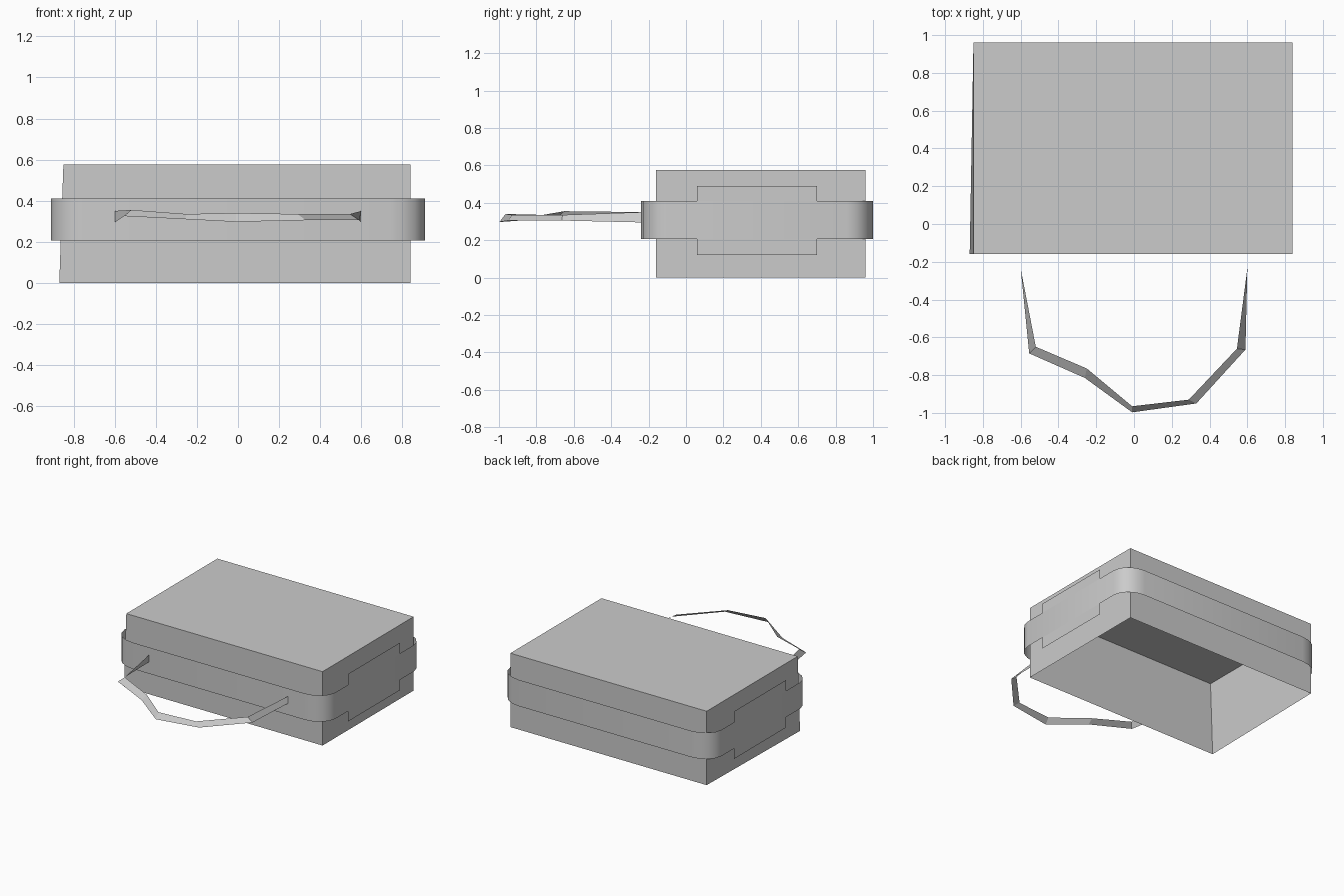
import bpy
import bmesh
from math import sin, cos, pi

if "Cube" in bpy.data.objects:
    bpy.data.objects.remove(bpy.data.objects["Cube"], do_unlink=True)

grey = bpy.data.materials.new("plain_grey")
grey.use_nodes = True
colour = (0.6, 0.6, 0.6, 1)
grey.diffuse_color = colour
grey.node_tree.nodes["Principled BSDF"].inputs["Base Color"].default_value = colour


def finish(name, bm, smooth=False):
    """Turn a bmesh into a named, grey object."""
    mesh = bpy.data.meshes.new(name)
    bm.to_mesh(mesh)
    bm.free()
    mesh.materials.append(grey)
    for face in mesh.polygons:
        face.use_smooth = smooth
    obj = bpy.data.objects.new(name, mesh)
    bpy.context.collection.objects.link(obj)
    return obj


def ribbon(name, lower, upper, closed=False, smooth=False):
    """Thin sheet joining two matching rows of points."""
    bm = bmesh.new()
    low = [bm.verts.new(p) for p in lower]
    top = [bm.verts.new(p) for p in upper]
    count = len(low)
    for i in range(count if closed else count - 1):
        j = (i + 1) % count
        bm.faces.new((low[i], low[j], top[j], top[i]))
    return finish(name, bm, smooth)


# Box shell, open underneath, with one bottom corner pushed out a little
bm = bmesh.new()
bmesh.ops.create_cube(bm, size=1)
bottom = [f for f in bm.faces if f.normal.z < -0.5]
bmesh.ops.delete(bm, geom=bottom, context='FACES_ONLY')
for v in bm.verts:
    skew = 0.02 if v.co.x < 0 and v.co.y < 0 and v.co.z < 0 else 0
    v.co = (v.co.x * 1.69 - 0.005 - skew, v.co.y * 1.12 + 0.4, (v.co.z + 0.5) * 0.575)
finish("box_shell", bm)

# Band around the box, a sheet with rounded corners
outline = []
rx, ry, steps = 0.17, 0.14, 4
for corner, (sx, sy) in enumerate([(1, 1), (-1, 1), (-1, -1), (1, -1)]):
    for k in range(steps + 1):
        a = (corner + k / steps) * pi / 2
        outline.append((sx * (0.91 - rx) + rx * cos(a),
                        0.38 + sy * (0.62 - ry) + ry * sin(a)))
ribbon("band", [(x, y, 0.205) for x, y in outline],
       [(x, y, 0.41) for x, y in outline], closed=True, smooth=True)

# Side tabs standing just inside the band
for side, label in ((1, "left"), (-1, "right")):
    ends = [(side * 0.905, y) for y in ((0.06, 0.70) if side > 0 else (0.70, 0.06))]
    ribbon(label + "_tab", [(x, y, 0.12) for x, y in ends],
           [(x, y, 0.49) for x, y in ends])

# Strap handle hanging forward from the band
outer = [(-0.6, -0.235, 0.295), (-0.555, -0.685, 0.325), (-0.26, -0.815, 0.31),
         (-0.01, -0.997, 0.297), (0.33, -0.95, 0.305), (0.59, -0.665, 0.305),
         (0.6, -0.235, 0.295)]
inner = [(-0.6, -0.235, 0.35), (-0.52, -0.65, 0.355), (-0.25, -0.765, 0.335),
         (-0.01, -0.965, 0.34), (0.29, -0.93, 0.335), (0.545, -0.66, 0.335),
         (0.6, -0.235, 0.35)]
ribbon("strap_handle", outer, inner)
